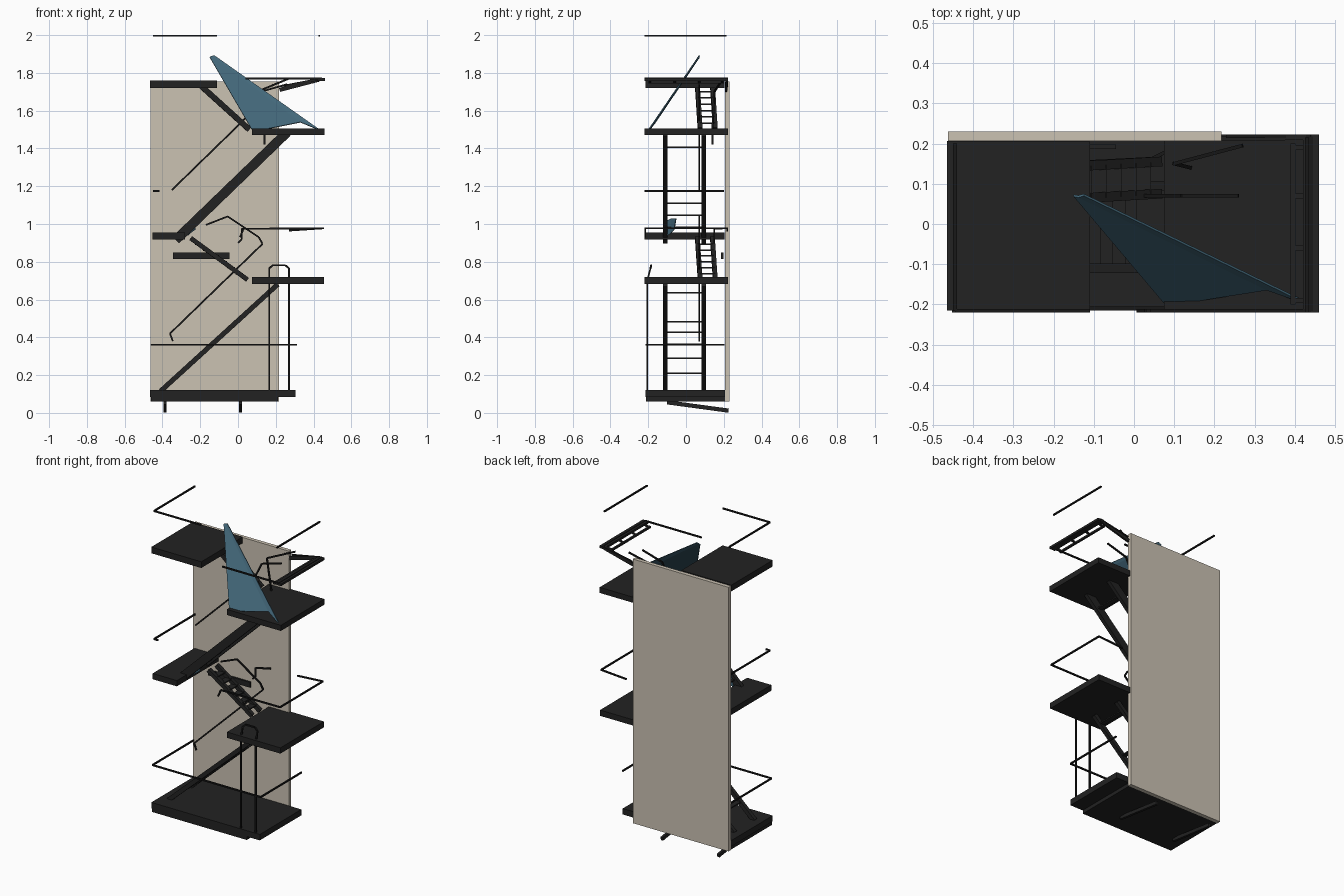
import bpy, bmesh, math
from mathutils import Vector, Matrix


def mat(name, rgb):
    m = bpy.data.materials.new(name)
    m.diffuse_color = (*rgb, 1)
    return m


IRON = mat("dark_iron", (0.016, 0.016, 0.016))
RAIL = mat("black_rail", (0.009, 0.009, 0.009))
STONE = mat("beige_wall", (0.60, 0.54, 0.45))
CLOTH = mat("teal_cloth", (0.055, 0.135, 0.19))


def finish(name, bm, material):
    bmesh.ops.recalc_face_normals(bm, faces=bm.faces)
    me = bpy.data.meshes.new(name)
    bm.to_mesh(me)
    bm.free()
    me.materials.append(material)
    ob = bpy.data.objects.new(name, me)
    bpy.context.collection.objects.link(ob)
    return ob


def add_box(bm, lo, hi):
    lo, hi = Vector(lo), Vector(hi)
    m = Matrix.Translation((lo + hi) / 2) @ Matrix.Diagonal((*(hi - lo), 1))
    bmesh.ops.create_cube(bm, size=1, matrix=m)


def box(name, lo, hi, material=IRON):
    bm = bmesh.new()
    add_box(bm, lo, hi)
    return finish(name, bm, material)


def add_bar(bm, a, b, w, h):
    """Square bar from a to b; w is sideways, h is the other thickness."""
    a, b = Vector(a), Vector(b)
    d = (b - a).normalized()
    side = d.cross(Vector((0, 0, 1)))
    side = side.normalized() if side.length > 1e-4 else Vector((1, 0, 0))
    up = side.cross(d)
    rot = Matrix((side, d, up)).transposed().to_4x4()
    m = Matrix.Translation((a + b) / 2) @ rot @ Matrix.Diagonal((w, (b - a).length, h, 1))
    bmesh.ops.create_cube(bm, size=1, matrix=m)


def rail(name, pts, t=0.009):
    bm = bmesh.new()
    for a, b in zip(pts, pts[1:]):
        add_bar(bm, a, b, t, t)
    return finish(name, bm, RAIL)


def stair(name, a, b, y0, y1, h, steps, shift=0.0, depth=0.03):
    """Two stringers between (x, z) points a and b, with level treads."""
    bm = bmesh.new()
    for y in (y0, y1):
        add_bar(bm, (a[0], y, a[1]), (b[0], y + shift, b[1]), 0.024, h)
    for t in steps:
        x = a[0] + (b[0] - a[0]) * t
        z = a[1] + (b[1] - a[1]) * t
        add_box(bm, (x - depth / 2, y0 + shift * t, z - 0.004),
                (x + depth / 2, y1 + shift * t, z + 0.004))
    return finish(name, bm, IRON)


# wall slab behind
box("wall", (-0.463, 0.206, 0.06), (0.217, 0.23, 1.755), STONE)

# landings
box("base_landing", (-0.465, -0.215, 0.083), (0.305, 0.206, 0.121))
box("base_underside", (-0.46, -0.213, 0.06), (0.212, 0.206, 0.083))
box("landing_right_low", (0.075, -0.22, 0.682), (0.455, 0.222, 0.719))
box("landing_left_mid", (-0.452, -0.22, 0.917), (-0.28, 0.204, 0.954))
box("landing_right_high", (0.075, -0.22, 1.470), (0.458, 0.222, 1.506))
box("landing_left_top", (-0.465, -0.215, 1.720), (-0.11, 0.205, 1.760))

# sloping brackets under the base
for i, x in enumerate((-0.387, 0.014)):
    bm = bmesh.new()
    add_bar(bm, (x, -0.1, 0.056), (x, 0.225, 0.012), 0.016, 0.022)
    finish(f"base_bracket_{i}", bm, IRON)

# long flights
stair("lower_flight", (-0.41, 0.115), (0.21, 0.68), -0.11, 0.095, 0.026,
      (0.17, 0.31, 0.44, 0.55, 0.65, 0.92))
stair("upper_flight", (-0.33, 0.915), (0.26, 1.485), -0.11, 0.095, 0.05,
      (0.05, 0.12, 0.23, 0.34, 0.86))
# short flights
short = [i / 7 for i in range(1, 7)]
stair("short_flight_low", (0.05, 0.705), (-0.25, 0.925), 0.075, 0.155, 0.024, short, -0.015, 0.04)
stair("short_flight_high", (0.06, 1.50), (-0.20, 1.735), 0.075, 0.155, 0.03, short, -0.015, 0.04)

# loose plate beside the wall
box("loose_plate", (-0.345, 0.186, 0.816), (-0.045, 0.198, 0.850))

# guard rails around the landings
rail("base_guard", [(-0.46, 0.205, 0.36), (-0.46, -0.21, 0.36), (0.308, -0.21, 0.36), (0.308, 0.205, 0.36)])
rail("low_guard", [(0.27, 0.218, 0.965), (0.45, 0.218, 0.977), (0.45, -0.216, 0.977),
                   (0.03, -0.216, 0.975), (0.01, -0.216, 0.93), (0.0, -0.216, 0.90)][:5])
rail("mid_guard", [(-0.445, 0.2, 1.175), (-0.445, -0.216, 1.175), (-0.415, -0.216, 1.175)])
rail("high_guard", [(0.23, 0.218, 1.73), (0.44, 0.218, 1.77), (0.44, -0.216, 1.77), (0.04, -0.216, 1.77)])
rail("top_guard_left", [(-0.445, 0.2, 1.997), (-0.445, -0.216, 1.997), (-0.11, -0.216, 1.997)])
rail("top_guard_right", [(0.43, 0.215, 1.997), (0.43, -0.22, 1.997)])

# tilted strip on the upper right
bm = bmesh.new()
add_bar(bm, (0.44, -0.22, 1.765), (0.44, 0.222, 1.765), 0.04, 0.014)
add_bar(bm, (0.395, -0.2, 1.75), (0.395, 0.2, 1.75), 0.012, 0.012)
for y in (-0.19, -0.06, 0.07, 0.19):
    add_bar(bm, (0.39, y, 1.748), (0.44, y, 1.764), 0.012, 0.01)
add_bar(bm, (0.22, 0.212, 1.71), (0.43, 0.215, 1.765), 0.012, 0.022)
finish("tilted_strip", bm, IRON)

# stair handrails
rail("lower_handrail", [(-0.345, 0.07, 0.38), (-0.36, 0.07, 0.42), (0.13, 0.07, 0.895),
                        (0.11, 0.07, 0.93), (-0.055, 0.07, 1.04), (-0.17, 0.07, 0.995)])
rail("low_rail_hook", [(0.0, 0.15, 0.90), (0.02, 0.15, 0.92), (0.02, 0.15, 0.975), (0.1, 0.19, 0.975)])
rail("upper_handrail", [(-0.35, 0.07, 1.18), (0.03, 0.07, 1.55), (0.08, 0.07, 1.62),
                        (0.12, 0.07, 1.70), (0.26, 0.07, 1.74)])
rail("high_rail_hook", [(0.14, 0.14, 1.42), (0.14, 0.14, 1.50), (0.10, 0.15, 1.70), (0.27, 0.195, 1.77)])

# drop ladder rails with hooped top
rail("drop_ladder", [(0.165, -0.205, 0.12), (0.165, -0.205, 0.70), (0.165, -0.188, 0.765),
                     (0.185, -0.184, 0.782), (0.25, -0.184, 0.782), (0.27, -0.188, 0.765),
                     (0.27, -0.205, 0.70), (0.27, -0.205, 0.12)])


# hanging cloth sheets, folded along a ridge
def cloth(name, left, ridge, right):
    bm = bmesh.new()
    l, r, e = ([bm.verts.new(p) for p in row] for row in (left, ridge, right))
    for a, b in ((l, r), (r, e)):
        bm.faces.new((a[0], a[1], b[1], b[0]))
    ob = finish(name, bm, CLOTH)
    s = ob.modifiers.new("thickness", 'SOLIDIFY')
    s.thickness = 0.006
    return ob


cloth("cloth_sheet", [(-0.15, 0.068, 1.885), (0.08, -0.204, 1.49)],
      [(-0.138, 0.066, 1.89), (0.33, -0.165, 1.54)],
      [(-0.125, 0.07, 1.893), (0.44, -0.204, 1.495)])
cloth("cloth_scrap", [(-0.25, -0.1, 1.02), (-0.27, -0.1, 0.94)],
      [(-0.24, -0.075, 1.03), (-0.26, -0.08, 0.95)],
      [(-0.22, -0.05, 1.03), (-0.23, -0.06, 0.97)])
